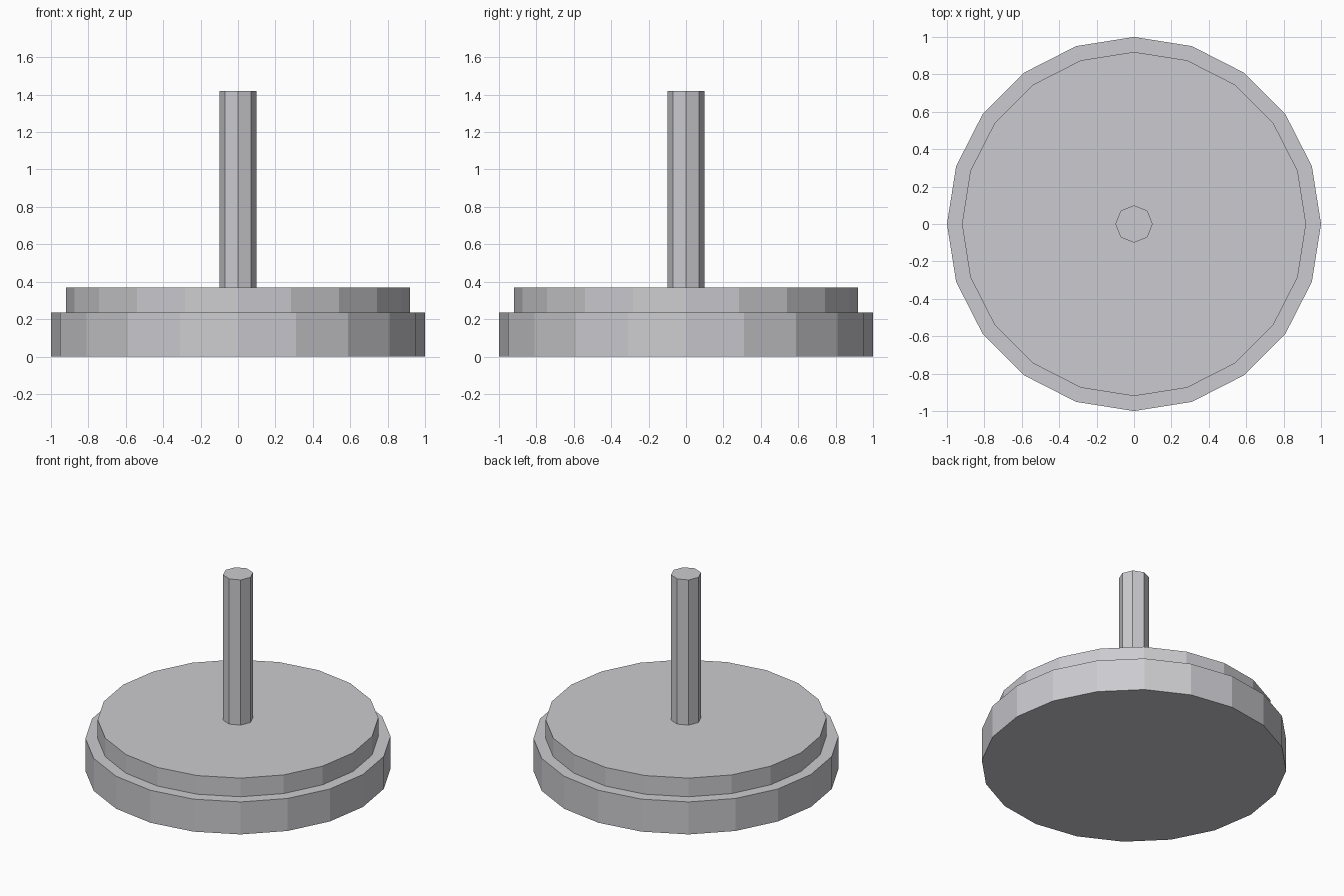
import bpy

# Remove the default cube
cube = bpy.data.objects.get("Cube")
if cube:
    bpy.data.objects.remove(cube, do_unlink=True)

# Single plain grey
grey = bpy.data.materials.new("light grey")
grey.use_nodes = True
colour = (0.6, 0.6, 0.63, 1)
grey.diffuse_color = colour
grey.node_tree.nodes["Principled BSDF"].inputs["Base Color"].default_value = colour


def prism(name, sides, radius, bottom, top):
    """Upright flat-shaded prism with a corner on each axis."""
    bpy.ops.mesh.primitive_cylinder_add(
        vertices=sides, radius=radius, depth=top - bottom,
        location=(0, 0, (bottom + top) / 2))
    part = bpy.context.object
    part.name = name
    part.data.materials.append(grey)
    return part


# Wide base, stepped upper disc and upright rod
prism("base_disc", 20, 1.0, 0, 0.235)
prism("upper_disc", 20, 0.92, 0.235, 0.37)
prism("center_rod", 8, 0.1, 0.37, 1.42)
